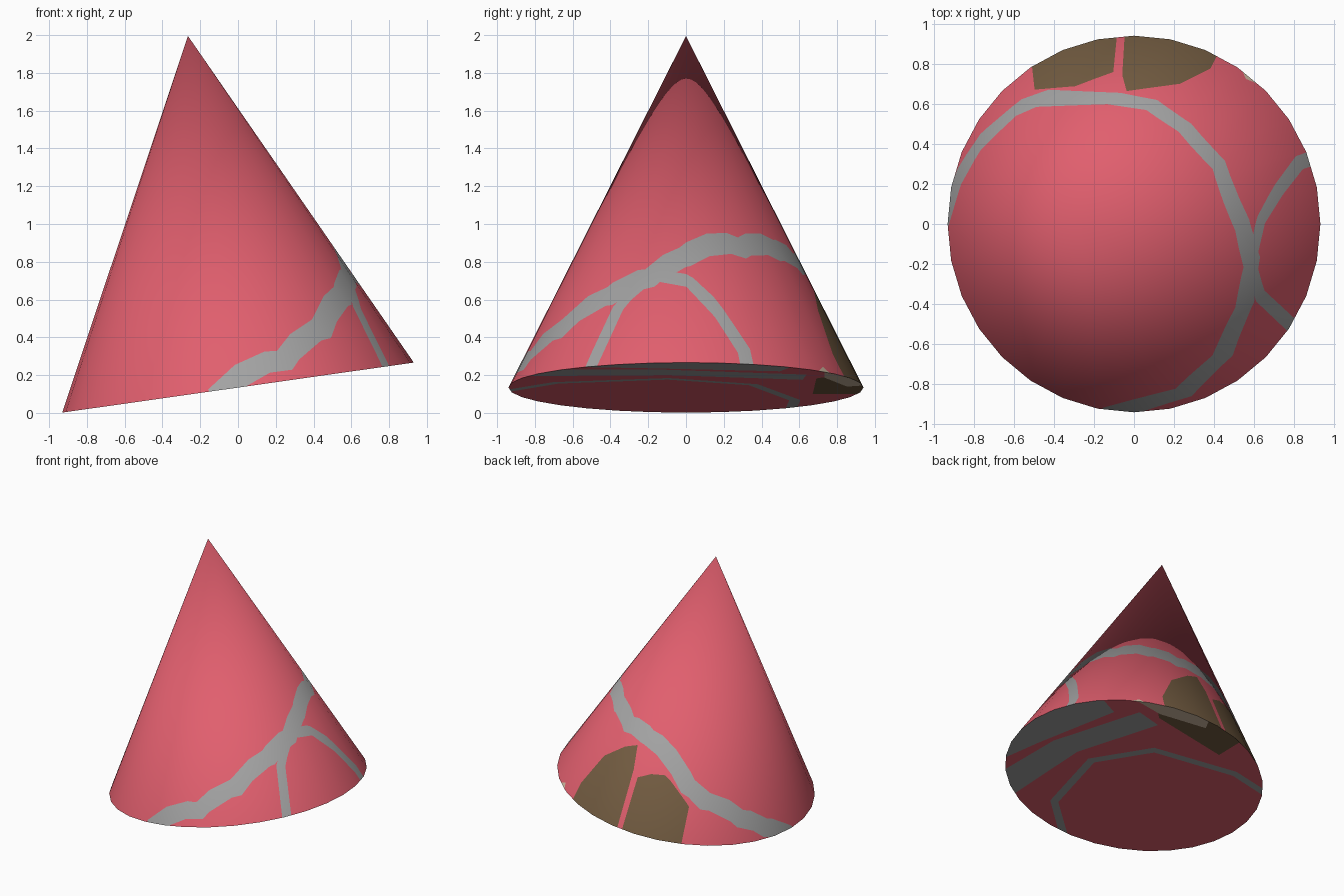
import bpy, math
from mathutils import Vector, Matrix
from mathutils.geometry import delaunay_2d_cdt

if "Cube" in bpy.data.objects:
    bpy.data.objects.remove(bpy.data.objects["Cube"])

SIDES, R, H = 32, 0.94, 1.88
CENTRE = Vector((0, 0, 0.134))
ROT = Matrix.Rotation(math.radians(-8.1), 3, 'Y')     # leans the cone towards -x
STEP = 2 * math.pi / SIDES
SLANT = math.hypot(R, H) / R

# one flat colour each
def material(name, rgb):
    m = bpy.data.materials.new(name)
    m.diffuse_color = (*rgb, 1)
    m.use_nodes = True
    m.node_tree.nodes["Principled BSDF"].inputs["Base Color"].default_value = m.diffuse_color
    return m

MATS = [material("pink", (0.753, 0.114, 0.156)), material("grey", (0.361, 0.361, 0.361)),
        material("brown", (0.171, 0.107, 0.053)), material("tan", (0.645, 0.515, 0.376))]
GREY, BROWN, TAN = 1, 2, 3

# drawing views: azimuth, elevation, drawing position of the base centre, scale
VIEWS = {"front": (0, 0, 238.5, 387.7, 189), "right": (90, 0, 686, 387.7, 189),
         "top": (0, 90, 1134.3, 224, 200.3), "back_left": (215, 25, 686, 778.7, 137.2),
         "below": (145, -30, 1134, 776, 137.2)}

def project(view, x, y):
    """Project a drawn point onto the cone; return its position in the base disc."""
    az, el, cx, cy, s = VIEWS[view]
    az, el = math.radians(az), math.radians(el)
    right = Vector((math.cos(az), math.sin(az), 0))
    d = Vector((math.sin(az) * math.cos(el), -math.cos(az) * math.cos(el), math.sin(el)))
    p = right * ((x - cx) / s) + d.cross(right) * ((cy - y) / s)
    p, d = ROT.transposed() @ p, ROT.transposed() @ d
    if view == "below":
        return (p - d * (p.z / d.z)).to_2d()
    k = R / H
    g = R - k * p.z
    a = d.x ** 2 + d.y ** 2 - (k * d.z) ** 2
    b = 2 * (p.x * d.x + p.y * d.y + g * k * d.z)
    c = p.x ** 2 + p.y ** 2 - g * g
    q = math.sqrt(max(b * b - 4 * a * c, 0))
    ts = [(-b + q) / (2 * a), (-b - q) / (2 * a)]
    return (p + d * max([t for t in ts if g - k * d.z * t >= 0] or ts)).to_2d()

def patch(view, *pts):
    return [project(view, x, y) for x, y in pts]

def polar(r, a):
    return Vector((r * math.cos(a), r * math.sin(a)))

def band(line, half, k=SLANT):
    """Widen a centre line into a strip of even width on the unrolled surface."""
    seam = 0.75 * math.pi
    fan = [polar(p.length * k, (math.atan2(p.y, p.x) + seam) % (2 * math.pi) / k) for p in line]
    left, right = [], []
    for i, p in enumerate(fan):
        t = (fan[min(i + 1, len(fan) - 1)] - fan[max(i - 1, 0)]).normalized()
        n = Vector((-t.y, t.x)) * half
        left.append(p + n)
        right.append(p - n)
    return [polar(p.length / k, math.atan2(p.y, p.x) * k - seam) for p in left + right[::-1]]

# long grey band round the side
main = patch("front", (215, 398), (285, 359), (322, 328))
main += patch("right", (610, 295), (650, 277), (685, 256), (742, 247), (777, 250))
main += patch("top", (1152, 105))
main += patch("back_left", (648, 735), (688, 784), (705, 799), (740, 816), (765, 825), (795, 836))
# two branches down to the rim
branch_a = patch("right", (645, 280), (618, 307), (590, 368), (586, 380))
branch_b = patch("right", (640, 280), (690, 282), (718, 311), (744, 350), (750, 378))
# brown pair at the back
brown_a = patch("back_left", (573, 798), (582, 780), (605, 754), (638, 743), (634, 768),
                (612, 845), (574, 818))
brown_b = patch("back_left", (622, 828), (638, 775), (665, 773), (689, 805), (678, 858), (616, 848))
# tan fleck at the rim
fleck = patch("top", (1242, 70), (1246, 79), (1256, 83), (1260, 64))
SIDE = [(GREY, band(main, 0.067)), (GREY, band(branch_a, 0.035)), (GREY, band(branch_b, 0.037)),
        (BROWN, brown_a), (BROWN, brown_b), (TAN, fleck)]

# underside: tan and brown spots, two grey stripes, one thin grey arc
spot = patch("below", (1118, 698), (1150, 714), (1197, 726), (1200, 715), (1160, 690))
blot = patch("below", (1140, 690), (1150, 718), (1214, 752), (1233, 738), (1260, 725))
stripe_a = patch("below", (990, 772), (1035, 748), (1105, 714), (1085, 695), (1000, 735))
stripe_b = patch("below", (1002, 779), (1050, 745), (1130, 713), (1150, 725), (1075, 755), (1010, 807))
arc = patch("below", (1076, 842), (1060, 805), (1090, 763), (1150, 750), (1232, 770), (1268, 790))
BASE = [(TAN, spot), (BROWN, blot), (GREY, stripe_a), (GREY, stripe_b), (GREY, band(arc, 0.03, 1))]

def inside(p, poly):
    hit = False
    for a, b in zip(poly, poly[1:] + poly[:1]):
        if (a.y > p.y) != (b.y > p.y) and p.x < a.x + (p.y - a.y) * (b.x - a.x) / (b.y - a.y):
            hit = not hit
    return hit

def rim_fraction(p):
    """0 at the axis, 1 on the 32-sided rim."""
    off = math.atan2(p.y, p.x) % STEP - STEP / 2
    return p.length * math.cos(off) / (R * math.cos(STEP / 2))

def build(name, patches, on_base):
    """Cut the patch outlines into the faceted disc, then raise it to a cone or leave it flat."""
    verts = [Vector((0, 0))] + [polar(R, i * STEP) for i in range(SIDES)]
    edges = [(i + 1, (i + 1) % SIDES + 1) for i in range(SIDES)]
    if not on_base:
        edges += [(0, i + 1) for i in range(SIDES)]
    for _, poly in patches:
        n = len(verts)
        verts += poly
        edges += [(n + i, n + (i + 1) % len(poly)) for i in range(len(poly))]
    out, _, tris, *_ = delaunay_2d_cdt(verts, edges, [], 0, 1e-5)
    faces, colours = [], []
    for tri in tris:
        mid = sum((out[i] for i in tri), Vector((0, 0))) / len(tri)
        if rim_fraction(mid) <= 1:
            faces.append(tri[::-1] if on_base else tri)
            colours.append(next((c for c, poly in patches if inside(mid, poly)), 0))
    used = sorted({i for f in faces for i in f})
    index = {v: i for i, v in enumerate(used)}
    coords, normals = [], []
    for i in used:
        p, f = out[i], rim_fraction(out[i])
        coords.append(CENTRE + ROT @ Vector((p.x, p.y, 0 if on_base else H * (1 - f))))
        radial = p.normalized() * 0.894 * f
        normals.append((ROT @ Vector((radial.x, radial.y, 1 - 0.553 * f))).normalized())
    mesh = bpy.data.meshes.new(name)
    mesh.from_pydata(coords, [], [[index[i] for i in f] for f in faces])
    for m in MATS:
        mesh.materials.append(m)
    for face, c in zip(mesh.polygons, colours):
        face.material_index = c
        face.use_smooth = not on_base
    if not on_base:
        mesh.normals_split_custom_set_from_vertices(normals)
    bpy.context.collection.objects.link(bpy.data.objects.new(name, mesh))

build("cone_side", SIDE, False)
build("cone_base", BASE, True)
